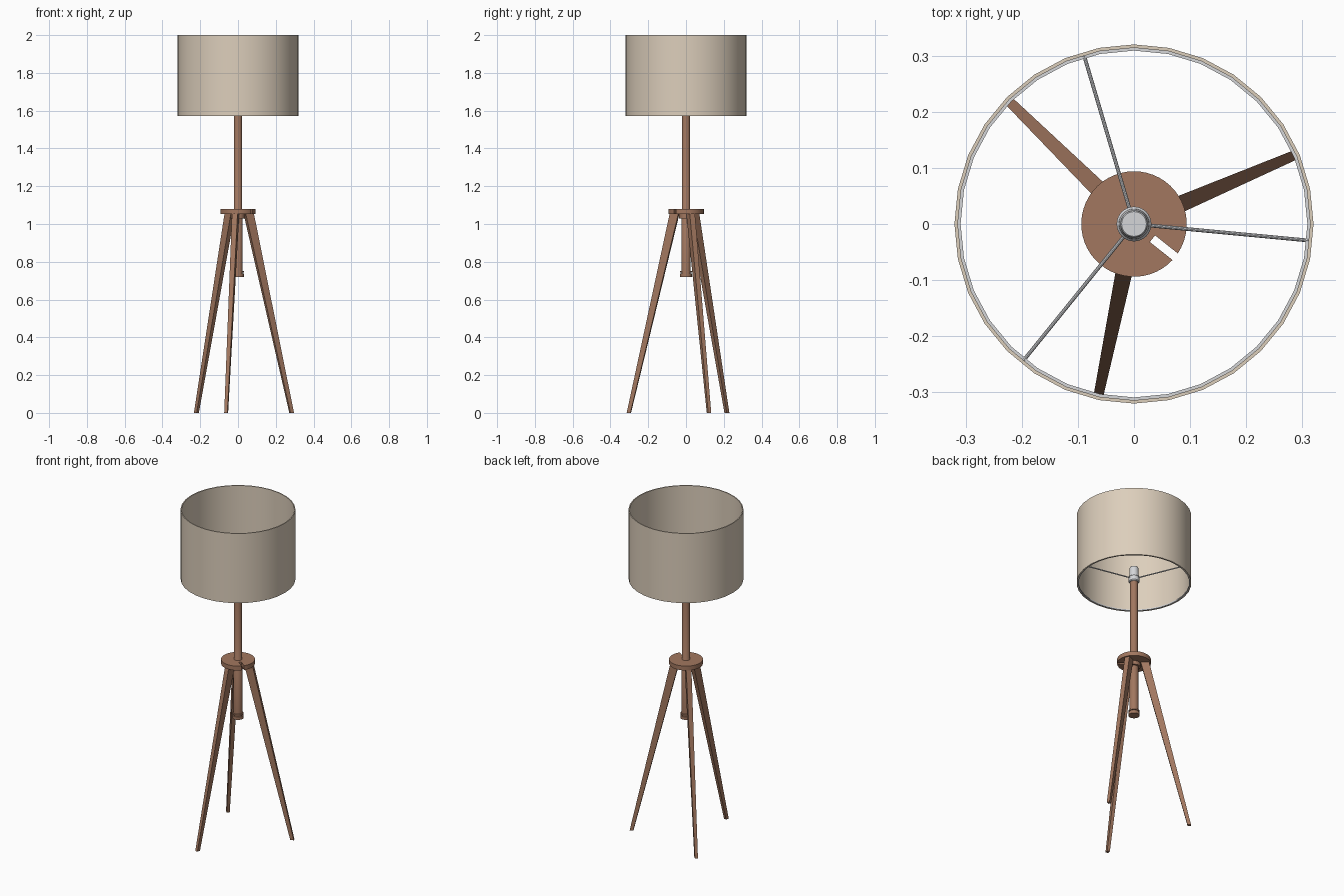
import bpy, bmesh, math
from mathutils import Vector

if "Cube" in bpy.data.objects:
    bpy.data.objects.remove(bpy.data.objects["Cube"])


def material(name, rgb):
    m = bpy.data.materials.new(name)
    m.diffuse_color = (*rgb, 1)
    m.use_nodes = True
    m.node_tree.nodes["Principled BSDF"].inputs["Base Color"].default_value = m.diffuse_color
    return m


WOOD = material("walnut wood", (0.36, 0.185, 0.115))
CREAM = material("cream fabric", (0.72, 0.62, 0.50))
METAL = material("pale metal", (0.66, 0.67, 0.69))


def finish(bm, name, mat, smooth=True):
    bmesh.ops.recalc_face_normals(bm, faces=bm.faces)
    me = bpy.data.meshes.new(name)
    bm.to_mesh(me)
    bm.free()
    me.materials.append(mat)
    ob = bpy.data.objects.new(name, me)
    bpy.context.collection.objects.link(ob)
    if smooth:
        bpy.ops.object.select_all(action='DESELECT')
        ob.select_set(True)
        bpy.context.view_layer.objects.active = ob
        bpy.ops.object.shade_smooth_by_angle(angle=math.radians(35))
    return ob


def lathe(name, mat, profile, sides=32, closed=False):
    """Turn (radius, z) points around the z axis; cap both ends unless closed."""
    bm = bmesh.new()
    rings = [[bm.verts.new((r * math.cos(2 * math.pi * i / sides),
                            r * math.sin(2 * math.pi * i / sides), z))
              for i in range(sides)] for r, z in profile]
    pairs = list(zip(rings, rings[1:]))
    if closed:
        pairs.append((rings[-1], rings[0]))
    else:
        bm.faces.new(rings[0])
        bm.faces.new(rings[-1])
    for a, b in pairs:
        for i in range(sides):
            j = (i + 1) % sides
            bm.faces.new((a[i], a[j], b[j], b[i]))
    return finish(bm, name, mat)


def rod(name, mat, a, b, r):
    a, b = Vector(a), Vector(b)
    bm = bmesh.new()
    bmesh.ops.create_cone(bm, cap_ends=True, segments=10, radius1=r, radius2=r,
                          depth=(b - a).length)
    bm.transform((b - a).to_track_quat('Z', 'Y').to_matrix().to_4x4())
    bmesh.ops.translate(bm, verts=bm.verts, vec=(a + b) / 2)
    return finish(bm, name, mat)


# Drum shade: open tube, 32 sides
lathe("drum_shade", CREAM,
      [(0.320, 1.572), (0.320, 2.0), (0.314, 2.0), (0.314, 1.572)], closed=True)

# Wire ring just inside the lower rim, and the three spokes
lathe("shade_ring", METAL,
      [(0.3145, 1.573), (0.3145, 1.58), (0.309, 1.58), (0.309, 1.573)], closed=True)
for k, ang in enumerate((-5.4, 106.5, -129)):
    c, s = math.cos(math.radians(ang)), math.sin(math.radians(ang))
    rod(f"shade_spoke_{k + 1}", METAL, (0.025 * c, 0.025 * s, 1.598),
        (0.315 * c, 0.315 * s, 1.577), 0.0035)

# Bulb socket
lathe("bulb_socket", METAL,
      [(0.026, 1.575), (0.031, 1.58), (0.031, 1.605), (0.027, 1.61),
       (0.024, 1.668), (0.022, 1.67)])

# Centre pole with grooved knob at the lower end
lathe("centre_pole", WOOD,
      [(0.031, 0.72), (0.031, 0.738), (0.025, 0.739), (0.025, 0.743),
       (0.031, 0.744), (0.031, 0.751), (0.025, 0.752), (0.025, 1.06),
       (0.022, 1.065), (0.022, 1.578)], sides=24)

# Slotted hub plate: circle outline with a notch, extruded
bm = bmesh.new()
slot, half, R = math.radians(-38.5), 0.0075, 0.094
gap = math.asin(half / R)
outline = [(R * math.cos(t), R * math.sin(t)) for t in
           (slot + gap + (2 * math.pi - 2 * gap) * i / 48 for i in range(49))]
for side in (-1, 1):
    outline.append((0.042 * math.cos(slot) - side * half * math.sin(slot),
                    0.042 * math.sin(slot) + side * half * math.cos(slot)))
face = bm.faces.new([bm.verts.new((x, y, 1.053)) for x, y in outline])
ext = bmesh.ops.extrude_face_region(bm, geom=[face])
bmesh.ops.translate(bm, vec=(0, 0, 0.027),
                    verts=[v for v in ext["geom"] if isinstance(v, bmesh.types.BMVert)])
finish(bm, "hub_plate", WOOD)

# Collar under the plate
lathe("hub_collar", WOOD, [(0.036, 1.03), (0.036, 1.054)], sides=24)

# Three tapered, splayed legs: (inner radius, outer radius, half width, z)
for k, ang in enumerate((-101.7, 23.2, 135.5)):
    c, s = math.cos(math.radians(ang)), math.sin(math.radians(ang))
    bm = bmesh.new()
    loops = []
    for r0, r1, w, z in ((0.299, 0.319, 0.0085, 0), (0.038, 0.085, 0.015, 1.056)):
        loops.append([bm.verts.new((r * c - t * s, r * s + t * c, z))
                      for r, t in ((r0, -w), (r1, -w), (r1, w), (r0, w))])
    for lp in loops:
        bm.faces.new(lp)
    for i in range(4):
        j = (i + 1) % 4
        bm.faces.new((loops[0][i], loops[0][j], loops[1][j], loops[1][i]))
    finish(bm, f"leg_{k + 1}", WOOD, smooth=False)
